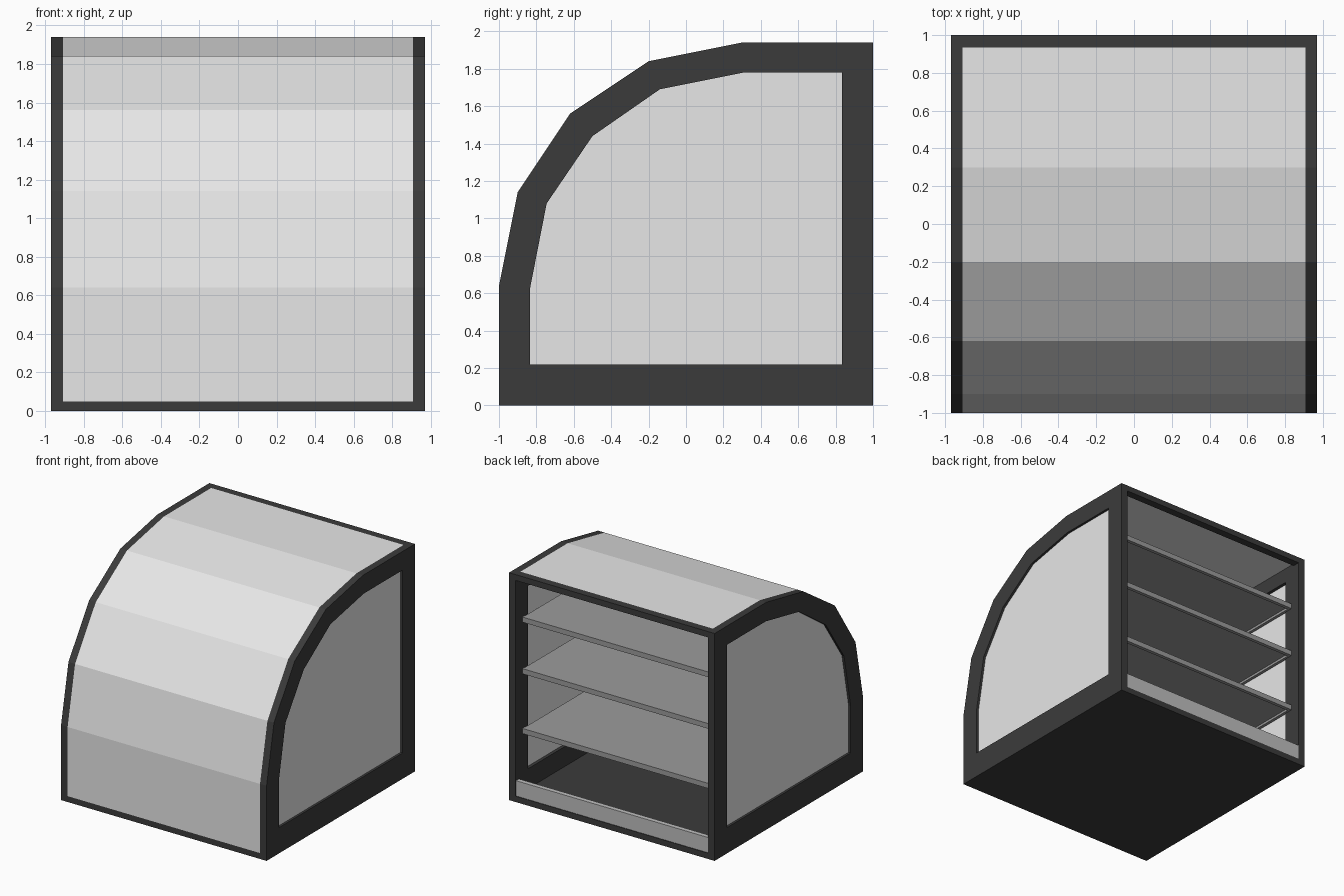
import bpy, bmesh
from mathutils import Vector

if "Cube" in bpy.data.objects:
    bpy.data.objects.remove(bpy.data.objects["Cube"])


def material(name, v):
    m = bpy.data.materials.new(name)
    m.diffuse_color = (v, v, v, 1)
    m.use_nodes = True
    m.node_tree.nodes["Principled BSDF"].inputs["Base Color"].default_value = m.diffuse_color
    return m


dark = material("charcoal frame", 0.044)
pale = material("pale panel", 0.8)
grey = material("grey shelf", 0.33)
light = material("light grey strip", 0.52)


def finish(name, bm, mat):
    bmesh.ops.recalc_face_normals(bm, faces=bm.faces)
    me = bpy.data.meshes.new(name)
    bm.to_mesh(me)
    bm.free()
    me.materials.append(mat)
    ob = bpy.data.objects.new(name, me)
    bpy.context.collection.objects.link(ob)
    return ob


def prism(name, pts, x0, x1, mat):
    """Extrude a (y, z) outline from x0 to x1."""
    bm = bmesh.new()
    face = bm.faces.new([bm.verts.new((x0, y, z)) for y, z in pts])
    ext = bmesh.ops.extrude_face_region(bm, geom=[face])["geom"]
    bmesh.ops.translate(bm, vec=(x1 - x0, 0, 0),
                        verts=[g for g in ext if isinstance(g, bmesh.types.BMVert)])
    return finish(name, bm, mat)


def ring(name, outer, inner, x0, x1, mat):
    """Closed frame between two matching (y, z) outlines."""
    bm = bmesh.new()
    loops = [[bm.verts.new((x, y, z)) for y, z in pts]
             for x, pts in ((x0, outer), (x1, outer), (x1, inner), (x0, inner))]
    n = len(outer)
    for a in range(4):
        p, q = loops[a], loops[(a + 1) % 4]
        for i in range(n):
            j = (i + 1) % n
            bm.faces.new((p[i], p[j], q[j], q[i]))
    return finish(name, bm, mat)


def box(name, x0, x1, y0, y1, z0, z1, mat):
    return prism(name, [(y0, z0), (y1, z0), (y1, z1), (y0, z1)], x0, x1, mat)


# Side outline and matching window outline
outer = [(-1, 0), (-1, .64), (-.9, 1.14), (-.62, 1.56), (-.2, 1.84),
         (.3, 1.94), (1, 1.94), (1, 0)]
window = [(-.835, .22), (-.835, .62), (-.745, 1.08), (-.5, 1.44), (-.14, 1.69),
          (.31, 1.78), (.835, 1.78), (.835, .22)]

# Side frames with recessed panels
for side, s in (("left", -1), ("right", 1)):
    ring(side + "_frame", outer, window, s * .908, s * .97, dark)
    prism(side + "_panel", window, s * .935, s * .95, pale)

# Faceted front and top cover, flush with the side frames
skin = [Vector(p) for p in outer[1:6]]
inset = [Vector(o).lerp(Vector(w), .2) for o, w in zip(outer[1:6], window[1:6])]
skin = [Vector((-1, .05))] + skin + [Vector((.935, 1.94))]
inset = [Vector((-.967, .05))] + inset + [Vector((.935, 1.907))]
prism("curved_cover", skin + inset[::-1], -.908, .908, pale)

# Base, rear top bar and rear kick strip
box("base", -.908, .908, -1, 1, 0, .05, dark)
box("rear_top_bar", -.908, .908, .935, 1, 1.89, 1.94, dark)
box("rear_strip", -.908, .908, .955, .995, .05, .18, light)

# Shelves with a rear lip and side rails
for i, (z, front) in enumerate(((.57, -.83), (1.08, -.72), (1.52, -.45)), 1):
    box(f"shelf_{i}", -.908, .908, front, .9, z, z + .02, grey)
    box(f"shelf_lip_{i}", -.912, .912, .88, .91, z - .02, z + .024, grey)
    for side, s in (("left", -1), ("right", 1)):
        box(f"shelf_rail_{side}_{i}", s * .89, s * .915, front, .89, z - .02, z, grey)
